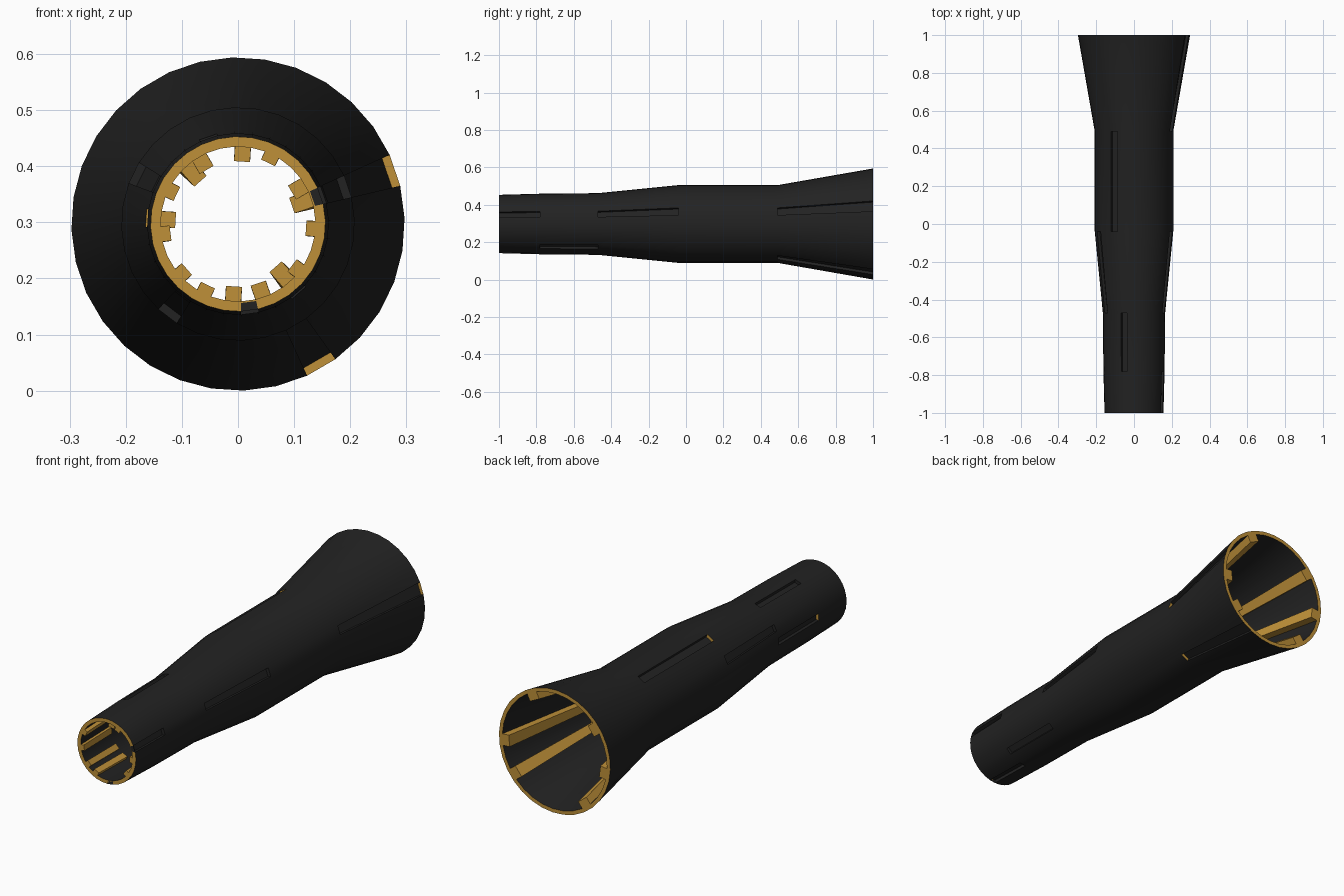
import bpy, bmesh, math
from mathutils import Vector

if "Cube" in bpy.data.objects:
    bpy.data.objects.remove(bpy.data.objects["Cube"], do_unlink=True)

SIDES, CZ = 32, 0.297
WALL, SINK = 0.018, 0.015
# (y, outer radius) of each ring from the front to the flared back
RINGS = [(-1, 0.156), (-0.78, 0.162), (-0.47, 0.165), (-0.04, 0.208), (0.49, 0.208), (1, 0.297)]

# (segment, facet): True where the end walls of the groove are gold
GROOVES = {(0, 1): False, (0, 24): False, (1, 9): False, (1, 15): True, (1, 27): False,
           (2, 1): False, (2, 13): False, (2, 20): False, (3, 10): True,
           (4, 1): True, (4, 26): True}

# segment: (how far the ribs stand out inwards, facets that carry a rib)
RIBS = {0: (0.016, (5, 13, 16, 19, 21, 28, 31)),
        1: (0.032, (2, 7, 10, 15, 23, 25)),
        2: (0.045, (1, 11, 27)),
        3: (0.045, (4, 18, 29)),
        4: (0.035, (5, 12, 16, 20, 28, 31))}


def make_material(name, rgb):
    mat = bpy.data.materials.new(name)
    mat.use_nodes = True
    mat.diffuse_color = (*rgb, 1)
    bsdf = mat.node_tree.nodes["Principled BSDF"]
    bsdf.inputs["Base Color"].default_value = (*rgb, 1)
    bsdf.inputs["Roughness"].default_value = 0.6
    return mat


MATS = [make_material("charcoal", (0.016, 0.016, 0.016)),
        make_material("gold", (0.52, 0.28, 0.04))]


def point(ring, k, inset):
    """Point on a ring at facet edge k, moved towards the axis by inset."""
    y, r = RINGS[ring]
    a = math.radians(2 + 360 / SIDES * k)
    return Vector(((r - inset) * math.cos(a), y, CZ + (r - inset) * math.sin(a)))


def facet(seg, k, inset):
    """Four corners of one facet: two at the front, two at the back."""
    return [point(seg, k, inset), point(seg, k + 1, inset),
            point(seg + 1, k + 1, inset), point(seg + 1, k, inset)]


def quad(bm, corners, mat=0):
    bm.faces.new([bm.verts.new(c) for c in corners]).material_index = mat


def finish(bm, name):
    bmesh.ops.remove_doubles(bm, verts=bm.verts, dist=1e-5)
    bmesh.ops.recalc_face_normals(bm, faces=bm.faces)
    mesh = bpy.data.meshes.new(name)
    bm.to_mesh(mesh)
    bm.free()
    for mat in MATS:
        mesh.materials.append(mat)
    obj = bpy.data.objects.new(name, mesh)
    bpy.context.collection.objects.link(obj)
    bpy.ops.object.select_all(action='DESELECT')
    obj.select_set(True)
    bpy.context.view_layer.objects.active = obj
    bpy.ops.object.shade_smooth_by_angle(angle=math.radians(30))
    return obj


# Hollow flared tube with sunken facets and gold rims
bm = bmesh.new()
LAST = len(RINGS) - 1
for k in range(SIDES):
    for seg in range(LAST):
        quad(bm, facet(seg, k, WALL))
        top = facet(seg, k, 0)
        if (seg, k) not in GROOVES:
            quad(bm, top)
            continue
        floor = facet(seg, k, SINK)
        quad(bm, floor)
        for i in range(4):
            j = (i + 1) % 4
            end_wall = i in (0, 2)
            quad(bm, (top[i], top[j], floor[j], floor[i]),
                 int(end_wall and GROOVES[seg, k]))
    for ring in (0, LAST):
        quad(bm, (point(ring, k, 0), point(ring, k + 1, 0),
                  point(ring, k + 1, WALL), point(ring, k, WALL)), 1)
finish(bm, "tube_shell")

# Gold ribs on the inner wall
for seg, (height, facets) in RIBS.items():
    bm = bmesh.new()
    for k in facets:
        base, crest = facet(seg, k, WALL - 0.001), facet(seg, k, WALL + height)
        # keep the rib as wide at its crest as at its base
        mid_shift = [(crest[0] + crest[1] - base[0] - base[1]) / 2,
                     (crest[2] + crest[3] - base[2] - base[3]) / 2]
        crest = [b + mid_shift[i // 2] for i, b in enumerate(base)]
        quad(bm, base, 1)
        quad(bm, crest, 1)
        for i in range(4):
            j = (i + 1) % 4
            quad(bm, (base[i], base[j], crest[j], crest[i]), 1)
    finish(bm, f"inner_ribs_{seg + 1}")
